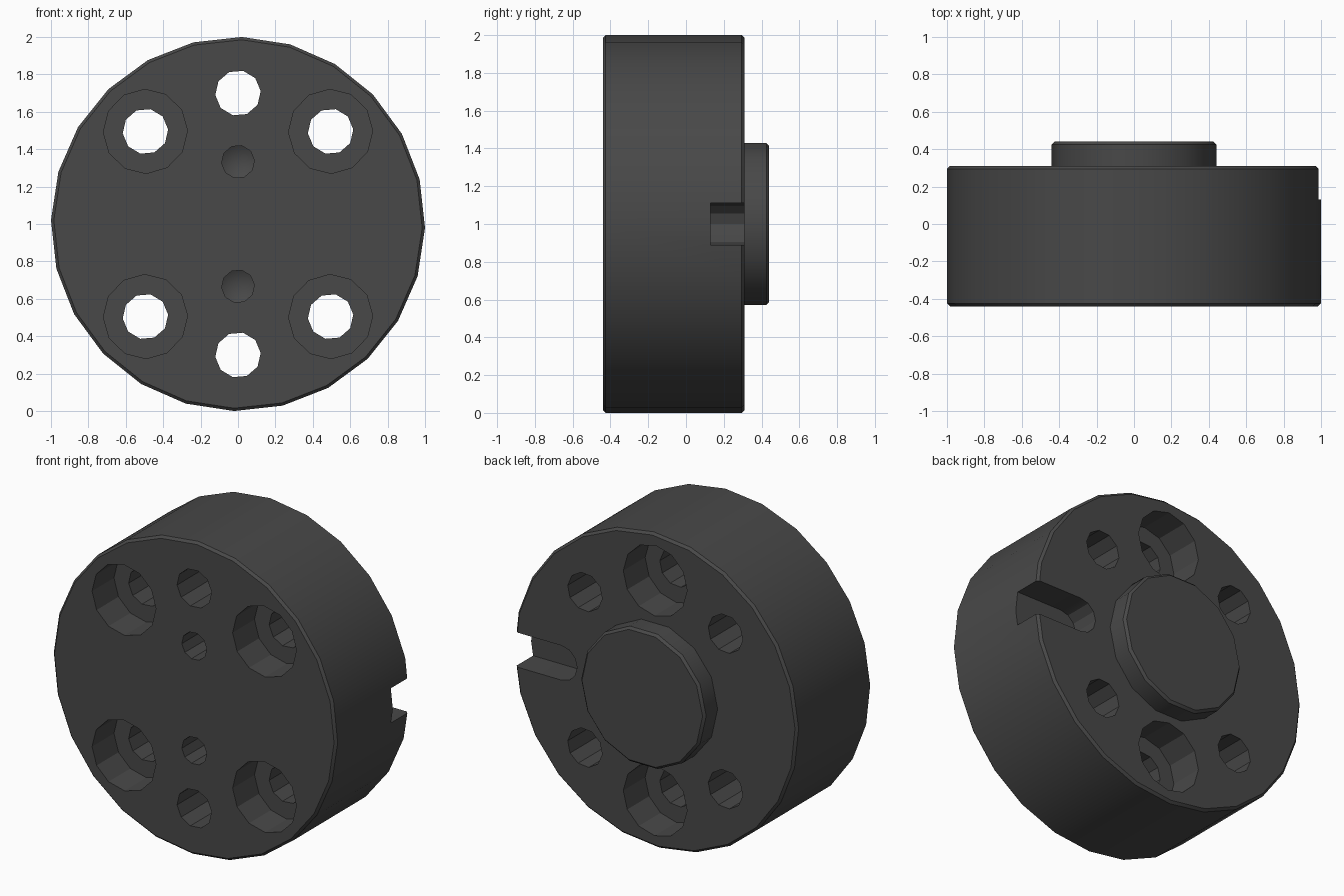
import bpy, bmesh, math

if "Cube" in bpy.data.objects:
    bpy.data.objects.remove(bpy.data.objects["Cube"], do_unlink=True)

FRONT, BACK, BOSS_END = -0.44, 0.31, 0.44   # y of the main faces
CZ = 1.0                                    # height of the disc axis
BOLT_R = 0.70                               # bolt circle radius
BORE_DEPTH = 0.22

metal = bpy.data.materials.new("dark grey metal")
metal.use_nodes = True
colour = (0.065, 0.065, 0.065, 1)
metal.diffuse_color = colour
metal.node_tree.nodes["Principled BSDF"].inputs["Base Color"].default_value = colour


def add_object(name, bm):
    bmesh.ops.remove_doubles(bm, verts=bm.verts, dist=1e-5)
    bmesh.ops.recalc_face_normals(bm, faces=bm.faces)
    mesh = bpy.data.meshes.new(name)
    bm.to_mesh(mesh)
    bm.free()
    mesh.materials.append(metal)
    obj = bpy.data.objects.new(name, mesh)
    bpy.context.collection.objects.link(obj)
    return obj


def turned(name, sides, profile, x=0.0, z=CZ, phase=0.0):
    """Solid of (radius, y) rings around an axis along y."""
    bm = bmesh.new()
    rings = []
    for r, y in profile:
        ring = []
        for i in range(sides):
            a = math.radians(phase) + math.tau * i / sides
            ring.append(bm.verts.new((x + r * math.cos(a), y, z + r * math.sin(a))))
        rings.append(ring)
    for a, b in zip(rings, rings[1:]):
        for i in range(sides):
            j = (i + 1) % sides
            bm.faces.new((a[i], a[j], b[j], b[i]))
    for ring, (r, _) in ((rings[0], profile[0]), (rings[-1], profile[-1])):
        if r > 1e-4:
            bm.faces.new(ring)
    return add_object(name, bm)


def cut(target, cutter):
    """Subtract the cutter and remove it."""
    cutter.hide_render = True
    mod = target.modifiers.new("cut", 'BOOLEAN')
    mod.operation, mod.solver, mod.object = 'DIFFERENCE', 'EXACT', cutter
    bpy.context.view_layer.update()
    result = bpy.data.meshes.new_from_object(
        target.evaluated_get(bpy.context.evaluated_depsgraph_get()))
    target.modifiers.clear()
    target.data = result
    bpy.data.objects.remove(cutter, do_unlink=True)


# Main disc with small chamfers
disc = turned("disc", 24, [(0.985, FRONT), (1.0, FRONT + 0.015),
                           (1.0, BACK - 0.015), (0.985, BACK)], phase=-1.2)

# Six bolt holes: the diagonal four are counterbored in front, the other two behind
for angle in (45, 90, 135, 225, 270, 315):
    x = BOLT_R * math.cos(math.radians(angle))
    z = CZ + BOLT_R * math.sin(math.radians(angle))
    if angle % 90:
        profile = [(0.225, FRONT - 0.1), (0.225, FRONT + BORE_DEPTH),
                   (0.122, FRONT + BORE_DEPTH), (0.122, BACK + 0.1)]
    else:
        profile = [(0.122, FRONT - 0.1), (0.122, BACK - BORE_DEPTH),
                   (0.225, BACK - BORE_DEPTH), (0.225, BACK + 0.1)]
    # The bore has more sides than the hole, so they are cut separately
    cut(disc, turned("hole_cutter", 10, [(0.122, FRONT - 0.1), (0.122, BACK + 0.1)], x, z, 5))
    bore = [p for p in profile if p[0] > 0.2]
    cut(disc, turned("bore_cutter", 12, bore, x, z, 1))

# Two blind drilled holes with conical ends
for z in (CZ + 0.333, CZ - 0.333):
    cut(disc, turned("drill_cutter", 10, [(0.088, FRONT - 0.1), (0.088, FRONT + 0.3),
                                          (0.0, FRONT + 0.35)], 0, z, 5))

# Round-ended key slot on the back, open at the left rim
bm = bmesh.new()
outline = [(0.66 + 0.11 * math.cos(a), CZ + 0.11 * math.sin(a))
           for a in (math.radians(90 + 30 * i) for i in range(7))]
outline += [(1.2, CZ - 0.11), (1.2, CZ + 0.11)]
base = bm.faces.new([bm.verts.new((x, 0.13, z)) for x, z in outline])
ext = bmesh.ops.extrude_face_region(bm, geom=[base], use_keep_orig=True)
bmesh.ops.translate(bm, vec=(0, 0.3, 0),
                    verts=[g for g in ext["geom"] if isinstance(g, bmesh.types.BMVert)])
cut(disc, add_object("slot_cutter", bm))

# Raised round boss on the back
boss = turned("boss", 14, [(0.44, BACK - 0.01), (0.44, BOSS_END - 0.015),
                           (0.425, BOSS_END)], phase=0)

# Smooth rims, sharp edges
for obj in (disc, boss):
    bpy.ops.object.select_all(action='DESELECT')
    obj.select_set(True)
    bpy.context.view_layer.objects.active = obj
    bpy.ops.object.shade_smooth_by_angle(angle=math.radians(28))
